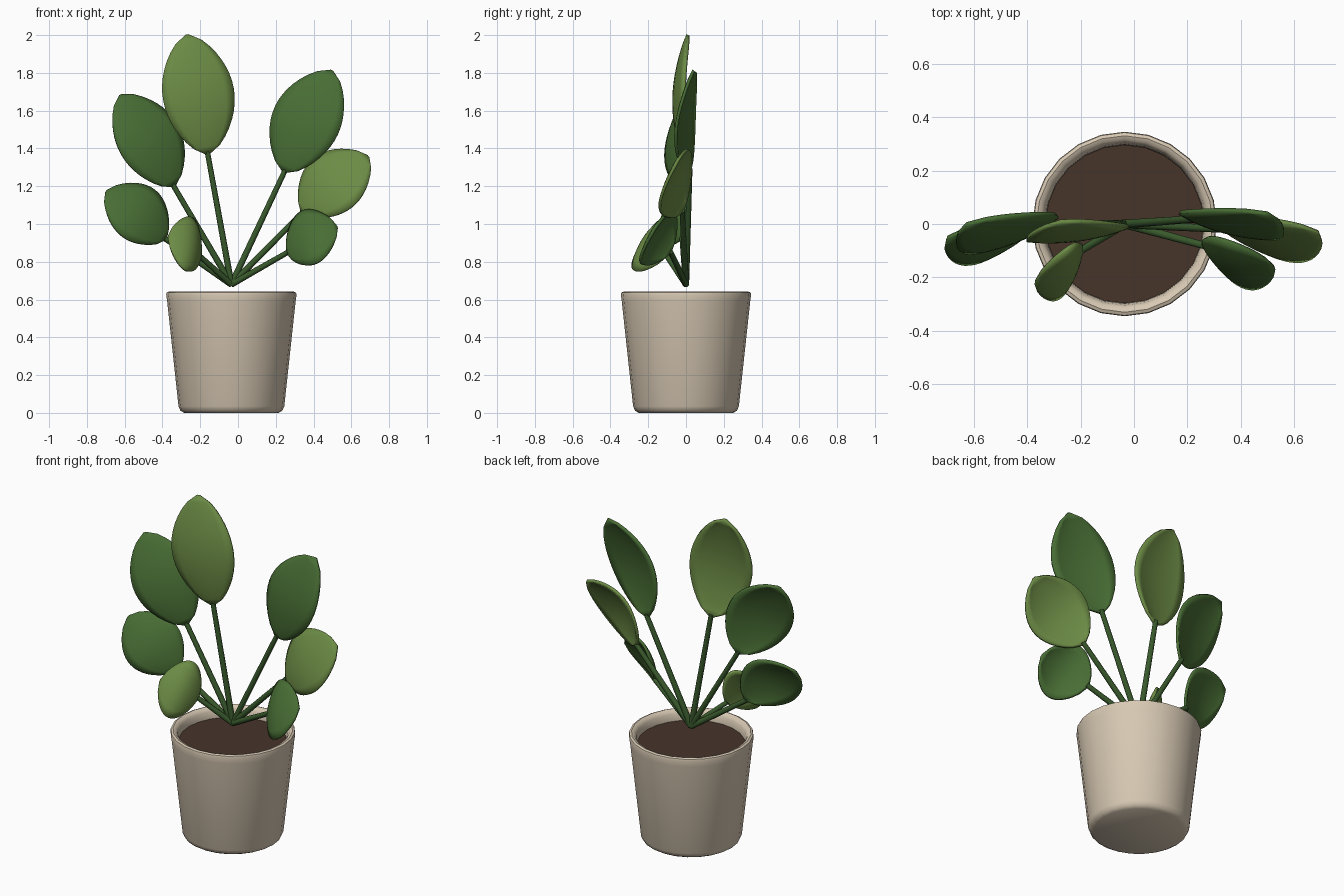
import bpy, bmesh, math
from mathutils import Vector

if "Cube" in bpy.data.objects:
    bpy.data.objects.remove(bpy.data.objects["Cube"])

PX = -0.035  # pot axis in x
ROOT = Vector((PX, 0, 0.68))


def material(name, rgb):
    m = bpy.data.materials.new(name)
    m.diffuse_color = (*rgb, 1)
    m.use_nodes = True
    m.node_tree.nodes["Principled BSDF"].inputs["Base Color"].default_value = m.diffuse_color
    return m


CLAY = material("clay", (0.68, 0.58, 0.45))
EARTH = material("earth", (0.062, 0.034, 0.023))
STEM = material("stem_green", (0.04, 0.10, 0.025))
DARK = material("dark_leaf", (0.065, 0.155, 0.035))
LIGHT = material("light_leaf", (0.15, 0.26, 0.06))


def finish(bm, name, mat, angle=40):
    bmesh.ops.recalc_face_normals(bm, faces=bm.faces)
    me = bpy.data.meshes.new(name)
    bm.to_mesh(me)
    bm.free()
    ob = bpy.data.objects.new(name, me)
    bpy.context.collection.objects.link(ob)
    me.materials.append(mat)
    bpy.ops.object.select_all(action='DESELECT')
    ob.select_set(True)
    bpy.context.view_layer.objects.active = ob
    bpy.ops.object.shade_smooth_by_angle(angle=math.radians(angle))
    return ob


def lathe(name, profile, mat, sides=24):
    bm = bmesh.new()
    vs = [bm.verts.new((PX + r, 0, z)) for r, z in profile]
    edges = [bm.edges.new(p) for p in zip(vs, vs[1:])]
    bmesh.ops.spin(bm, geom=vs + edges, cent=(PX, 0, 0), axis=(0, 0, 1),
                   angle=math.tau, steps=sides)
    bmesh.ops.remove_doubles(bm, verts=bm.verts, dist=1e-4)
    return finish(bm, name, mat)


def stem(name, end):
    d = end - ROOT
    bm = bmesh.new()
    bmesh.ops.create_cone(bm, cap_ends=True, segments=10, radius1=0.017,
                          radius2=0.014, depth=d.length)
    rot = d.to_track_quat('Z', 'Y').to_matrix()
    for v in bm.verts:
        v.co = rot @ v.co + (ROOT + end) / 2
    return finish(bm, name, STEM)


def leaf(name, base, tip, normal, width, mat, rows=16, cols=8):
    """Arched, softly domed blade from base to tip, facing the normal."""
    axis = tip - base
    a = axis.normalized()
    n = (normal - a * normal.dot(a)).normalized()
    side = a.cross(n)
    bm = bmesh.new()
    grid = []
    for i in range(rows + 1):
        t = i / rows
        s = max(math.sin(math.pi * t), 0.0)
        w = max(s ** 0.62, 0.03) * width / 2
        row = []
        for j in range(cols + 1):
            u = 2 * j / cols - 1
            lift = 0.035 * s + 0.022 * (1 - u * u) * s ** 0.6
            row.append(bm.verts.new(base + axis * t + side * (u * w) + n * lift))
        grid.append(row)
    for r0, r1 in zip(grid, grid[1:]):
        for j in range(cols):
            bm.faces.new((r0[j], r0[j + 1], r1[j + 1], r1[j]))
    ob = finish(bm, name, mat, 60)
    mod = ob.modifiers.new("thickness", 'SOLIDIFY')
    mod.thickness = 0.016
    mod.offset = 0


# Pot and soil
lathe("pot", [(0, 0), (0.25, 0), (0.27, 0.012), (0.28, 0.035), (0.34, 0.59),
              (0.345, 0.625), (0.342, 0.637), (0.33, 0.642), (0.315, 0.637),
              (0.304, 0.62), (0.298, 0.59), (0.294, 0.54)], CLAY)
lathe("soil", [(0, 0.58), (0.296, 0.58), (0.292, 0.55), (0, 0.55)], EARTH)

# Leaves: name, base, tip, facing, width, material
LEAVES = [
    ("tall", (-0.16, -0.01, 1.37), (-0.27, 0.01, 2.0), (0.14, -0.98, 0), 0.38, LIGHT),
    ("upper_left", (-0.34, -0.005, 1.20), (-0.625, 0, 1.68), (0.34, -0.9, 0.2), 0.365, DARK),
    ("lower_left", (-0.385, -0.02, 0.92), (-0.698, -0.05, 1.17), (0.39, -0.86, 0.31), 0.34, DARK),
    ("front_left", (-0.20, -0.10, 0.83), (-0.37, -0.215, 0.93), (0.65, -0.67, 0.37), 0.335, LIGHT),
    ("upper_right", (0.245, 0.02, 1.275), (0.498, 0.04, 1.81), (-0.25, -0.96, 0.1), 0.375, DARK),
    ("mid_right", (0.34, -0.02, 1.06), (0.69, -0.03, 1.355), (-0.34, -0.89, 0.30), 0.365, LIGHT),
    ("front_right", (0.262, -0.08, 0.85), (0.525, -0.16, 0.98), (-0.44, -0.8, 0.39), 0.335, DARK),
]
for name, base, tip, facing, width, mat in LEAVES:
    base, tip = Vector(base), Vector(tip)
    stem("stem_" + name, base + (tip - base) * 0.03)
    leaf("leaf_" + name, base, tip, Vector(facing), width, mat)
